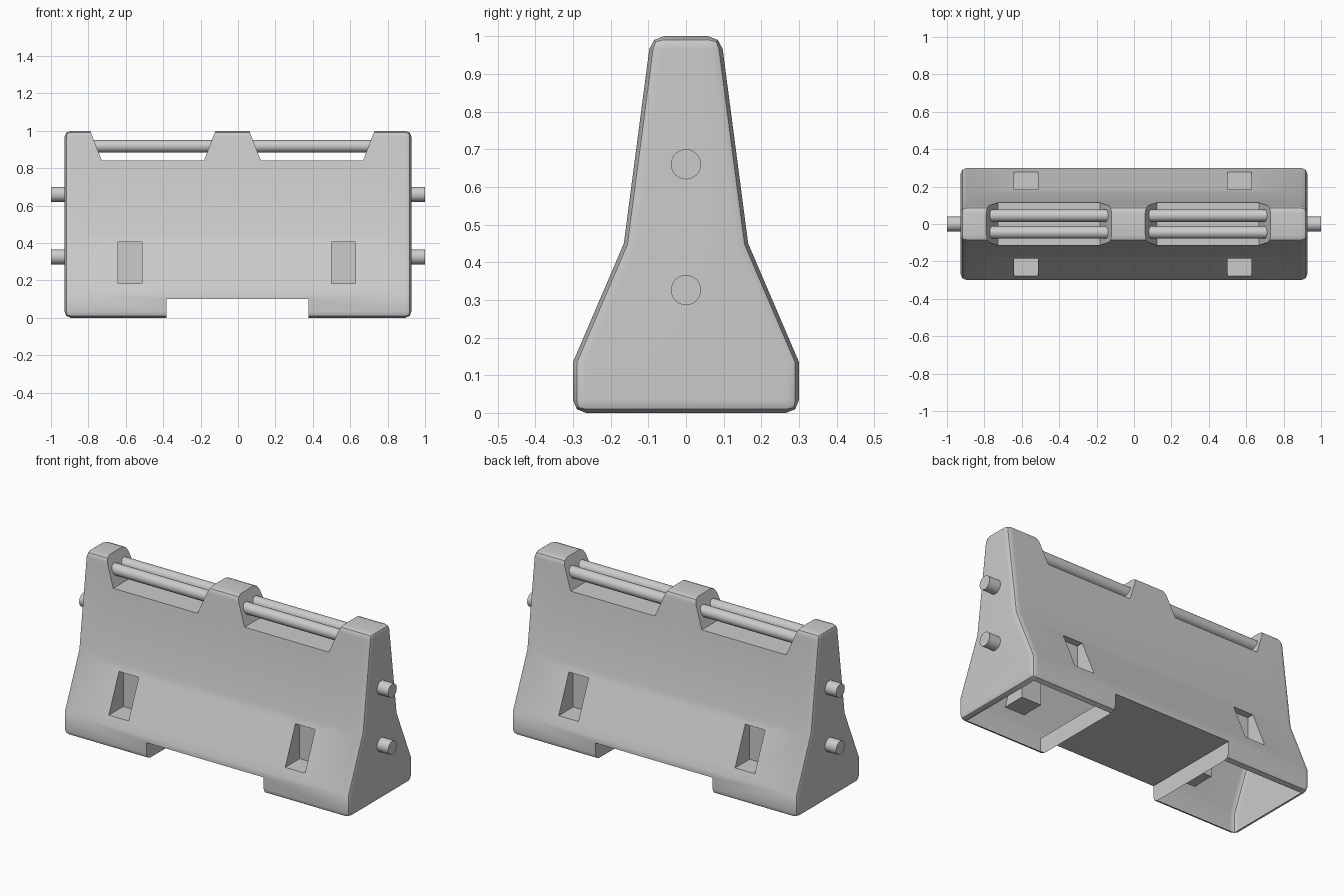
import bpy, bmesh
from math import radians, pi
from mathutils import Matrix, Vector

if "Cube" in bpy.data.objects:
    bpy.data.objects.remove(bpy.data.objects["Cube"])


def make_object(name, bm):
    bmesh.ops.recalc_face_normals(bm, faces=bm.faces)
    mesh = bpy.data.meshes.new(name)
    bm.to_mesh(mesh)
    bm.free()
    obj = bpy.data.objects.new(name, mesh)
    bpy.context.collection.objects.link(obj)
    return obj


def prism(bm, points, offset):
    """Extrude a closed outline of 3D points along offset."""
    face = bm.faces.new([bm.verts.new(p) for p in points])
    new = bmesh.ops.extrude_face_region(bm, geom=[face])["geom"]
    bmesh.ops.translate(bm, vec=Vector(offset),
                        verts=[v for v in new if isinstance(v, bmesh.types.BMVert)])


def box(bm, x0, x1, y0, y1, z0, z1):
    prism(bm, [(x0, y0, z0), (x1, y0, z0), (x1, y1, z0), (x0, y1, z0)], (0, 0, z1 - z0))


def smooth(obj):
    bpy.ops.object.select_all(action='DESELECT')
    obj.select_set(True)
    bpy.context.view_layer.objects.active = obj
    bpy.ops.object.shade_smooth_by_angle(angle=radians(35))


def x_rod(name, x0, x1, y, z, r):
    bm = bmesh.new()
    bmesh.ops.create_cone(bm, cap_ends=True, segments=24, radius1=r, radius2=r, depth=x1 - x0,
                          matrix=Matrix.Translation(((x0 + x1) / 2, y, z)) @ Matrix.Rotation(pi / 2, 4, 'Y'))
    smooth(make_object(name, bm))


# Barrier body: mirrored side profile extruded along x
half = [(0.30, 0), (0.30, 0.135), (0.165, 0.45), (0.093, 1.0)]
profile = half + [(-y, z) for y, z in reversed(half)]
bm = bmesh.new()
prism(bm, [(-0.928, y, z) for y, z in profile], (1.856, 0, 0))
body = make_object("barrier_body", bm)

# Cutters: top notches, bottom channel and four pockets
bm = bmesh.new()
for a, b in ((-0.79, -0.12), (0.06, 0.73)):
    outline = [(a - 0.02, 1.05), (a, 1.0), (a + 0.062, 0.84), (b - 0.062, 0.84), (b, 1.0), (b + 0.02, 1.05)]
    prism(bm, [(x, -0.4, z) for x, z in outline], (0, 0.8, 0))
box(bm, -0.382, 0.376, -0.4, 0.4, -0.1, 0.10)
for x in (-0.577, 0.565):
    box(bm, x - 0.064, x + 0.064, 0.145, 0.4, 0.184, 0.404)
    box(bm, x - 0.064, x + 0.064, -0.4, -0.145, 0.184, 0.404)
cutter = make_object("body_cutter", bm)
cutter.hide_render = True

bev = body.modifiers.new("edge_bevel", 'BEVEL')
bev.width = 0.034
bev.segments = 2
bev.limit_method = 'ANGLE'
bev.angle_limit = radians(35)
cut = body.modifiers.new("cuts", 'BOOLEAN')
cut.operation = 'DIFFERENCE'
cut.solver = 'EXACT'
cut.object = cutter
bpy.context.view_layer.objects.active = body
for mod in ("edge_bevel", "cuts"):
    bpy.ops.object.modifier_apply(modifier=mod)
bpy.data.objects.remove(cutter)

# Hollow underside: open the feet
bm = bmesh.new()
bm.from_mesh(body.data)
floor = [f for f in bm.faces if all(v.co.z < 0.001 for v in f.verts)]
bmesh.ops.delete(bm, geom=floor, context='FACES')
bm.to_mesh(body.data)
bm.free()
smooth(body)
wn = body.modifiers.new("weighted_normals", 'WEIGHTED_NORMAL')
wn.keep_sharp = True

# Paired handle rods in each top notch
for side, x0, x1 in (("left", -0.77, -0.14), ("right", 0.08, 0.71)):
    for row, y in (("front", -0.045), ("back", 0.045)):
        x_rod(f"handle_rod_{side}_{row}", x0, x1, y, 0.918, 0.033)

# Connector pegs on both ends
for side, x0, x1 in (("left", -1.0, -0.92), ("right", 0.92, 1.0)):
    for level, z in (("upper", 0.66), ("lower", 0.326)):
        x_rod(f"end_peg_{side}_{level}", x0, x1, 0, z, 0.04)
